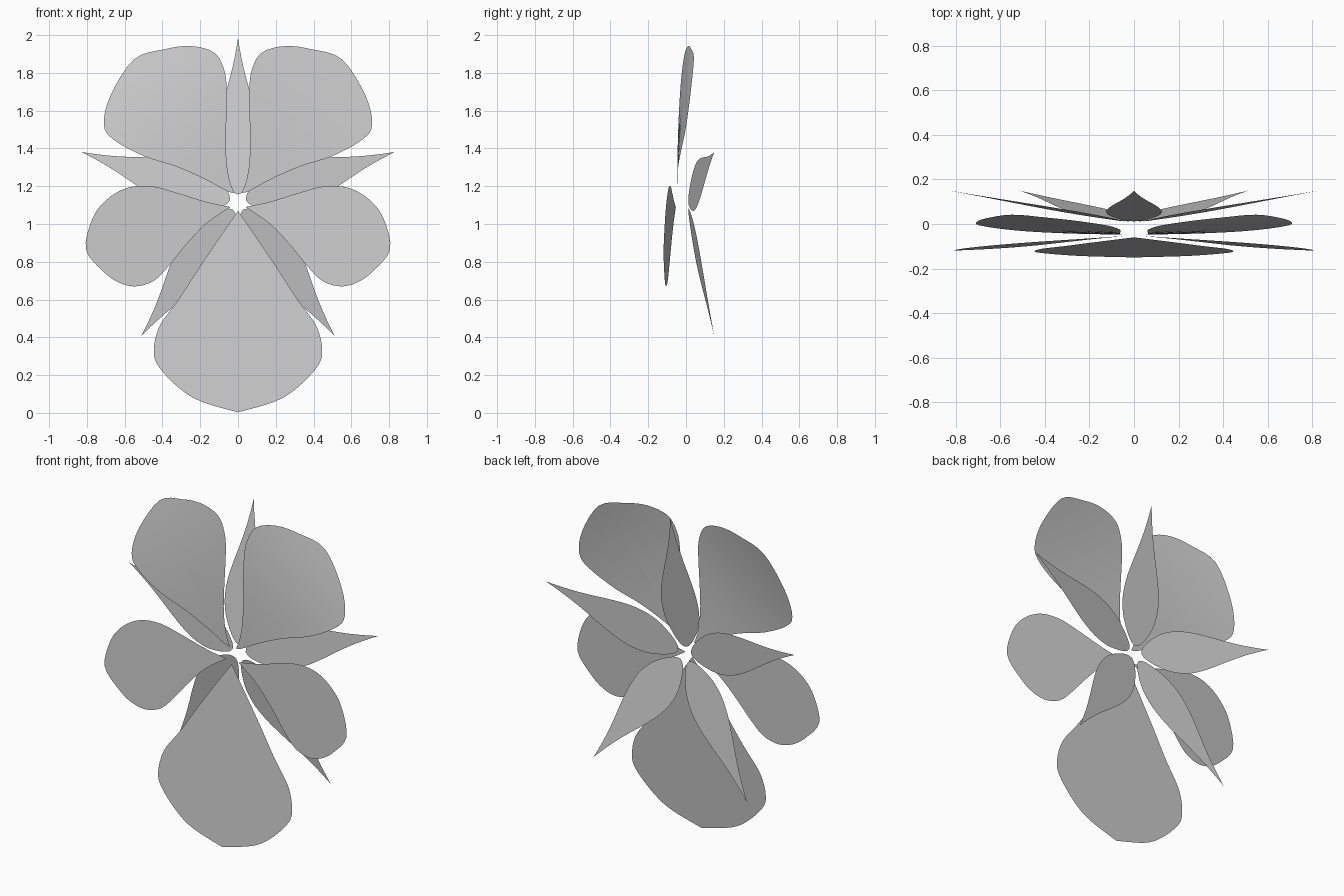
import bpy, math

if "Cube" in bpy.data.objects:
    bpy.data.objects.remove(bpy.data.objects["Cube"])

CZ = 1.112  # height of the flower centre

grey = bpy.data.materials.new("soft_grey")
grey.diffuse_color = (0.6, 0.6, 0.6, 1)
grey.use_nodes = True
grey.node_tree.nodes["Principled BSDF"].inputs["Base Color"].default_value = grey.diffuse_color


def spline(pts, n=4):
    """Smooth open curve through the points, sharp at its two ends."""
    out = []
    for i in range(len(pts) - 1):
        p0, p1 = pts[max(i - 1, 0)], pts[i]
        p2, p3 = pts[i + 1], pts[min(i + 2, len(pts) - 1)]
        for k in range(n):
            t = k / n
            out.append(tuple(
                0.5 * (2 * b + (c - a) * t + (2 * a - 5 * b + 4 * c - d) * t * t
                       + (3 * b - a - 3 * c + d) * t ** 3)
                for a, b, c, d in zip(p0, p1, p2, p3)))
    return out


def sheet(name, outline, centre, depth, angle=0.0, flip=1):
    """Thin petal: rings of the outline shrinking to its centre, y from depth(x, z)."""
    n = len(outline)
    flat = [(centre[0] + (x - centre[0]) * s, centre[1] + (z - centre[1]) * s)
            for s in (1, 0.8, 0.6, 0.4, 0.2) for x, z in outline]
    flat.append(centre)
    ca, sa = math.cos(angle), math.sin(angle)
    verts = [(flip * (x * ca + z * sa), depth(x, z), CZ + z * ca - x * sa) for x, z in flat]
    faces = []
    for r in range(4):
        for i in range(n):
            j = (i + 1) % n
            faces.append((r * n + i, r * n + j, r * n + n + j, r * n + n + i))
    faces += [(4 * n + i, 4 * n + (i + 1) % n, 5 * n) for i in range(n)]
    me = bpy.data.meshes.new(name)
    me.from_pydata(verts, [], faces)
    if sum(p.normal.y for p in me.polygons) > 0:
        me.flip_normals()
    me.materials.append(grey)
    me.shade_smooth()
    ob = bpy.data.objects.new(name, me)
    bpy.context.collection.objects.link(ob)
    return ob


def mirrored(half):
    """Closed outline from a half profile running tip to base."""
    side = spline(half)
    return side + [half[-1]] + [(-x, z) for x, z in reversed(side[1:])]


def from_front(pts):
    return [(x, z - CZ) for x, z in pts]


# Five pointed sepals behind the flower
sepal = mirrored([(0, .873), (.012, .8), (.033, .7), (.06, .6), (.09, .5), (.115, .4),
                  (.125, .3), (.11, .2), (.068, .11), (.03, .06), (0, .045)])
for i in range(5):
    sheet("sepal_%d" % (i + 1), sepal, (0, .33),
          lambda x, z: .012 + (z - .045) * .1665, math.radians(72 * i))

# Large lower petal, leaning forward
lower = mirrored(from_front([(0, .003), (.195, .06), (.31, .13), (.42, .245), (.446, .33),
                             (.415, .46), (.315, .6), (.205, .77), (.09, .94), (0, 1.07)]))
sheet("lower_petal", lower, (0, .45 - CZ), lambda x, z: -.06 + .0845 * (z + .042))

# Side petals and upper petals, one pair each
side = from_front([(.04, 1.09), (.17, 1.118), (.33, 1.167), (.46, 1.2), (.59, 1.19),
                   (.7, 1.125), (.772, 1.025), (.805, .865), (.715, .75), (.63, .69),
                   (.54, .67), (.445, .7), (.365, .78), (.275, .89), (.17, 1.0), (.04, 1.09)])
upper = from_front([(.02, 1.165), (.048, 1.245), (.064, 1.395), (.06, 1.71), (.078, 1.83),
                    (.13, 1.91), (.25, 1.942), (.39, 1.925), (.55, 1.872), (.675, 1.68),
                    (.71, 1.525), (.656, 1.445), (.5, 1.36), (.33, 1.305), (.17, 1.235),
                    (.06, 1.175), (.02, 1.165)])
for label, f in (("right", 1), ("left", -1)):
    sheet("side_petal_" + label, spline(side), (.5, .92 - CZ),
          lambda x, z: -.05 - .082 * (.92 * x - .39 * z), 0, f)
    sheet("upper_petal_" + label, spline(upper), (.36, 1.58 - CZ),
          lambda x, z: -.047 + .106 * max(.6 * x + .8 * z, 0) ** 2.77, 0, f)
